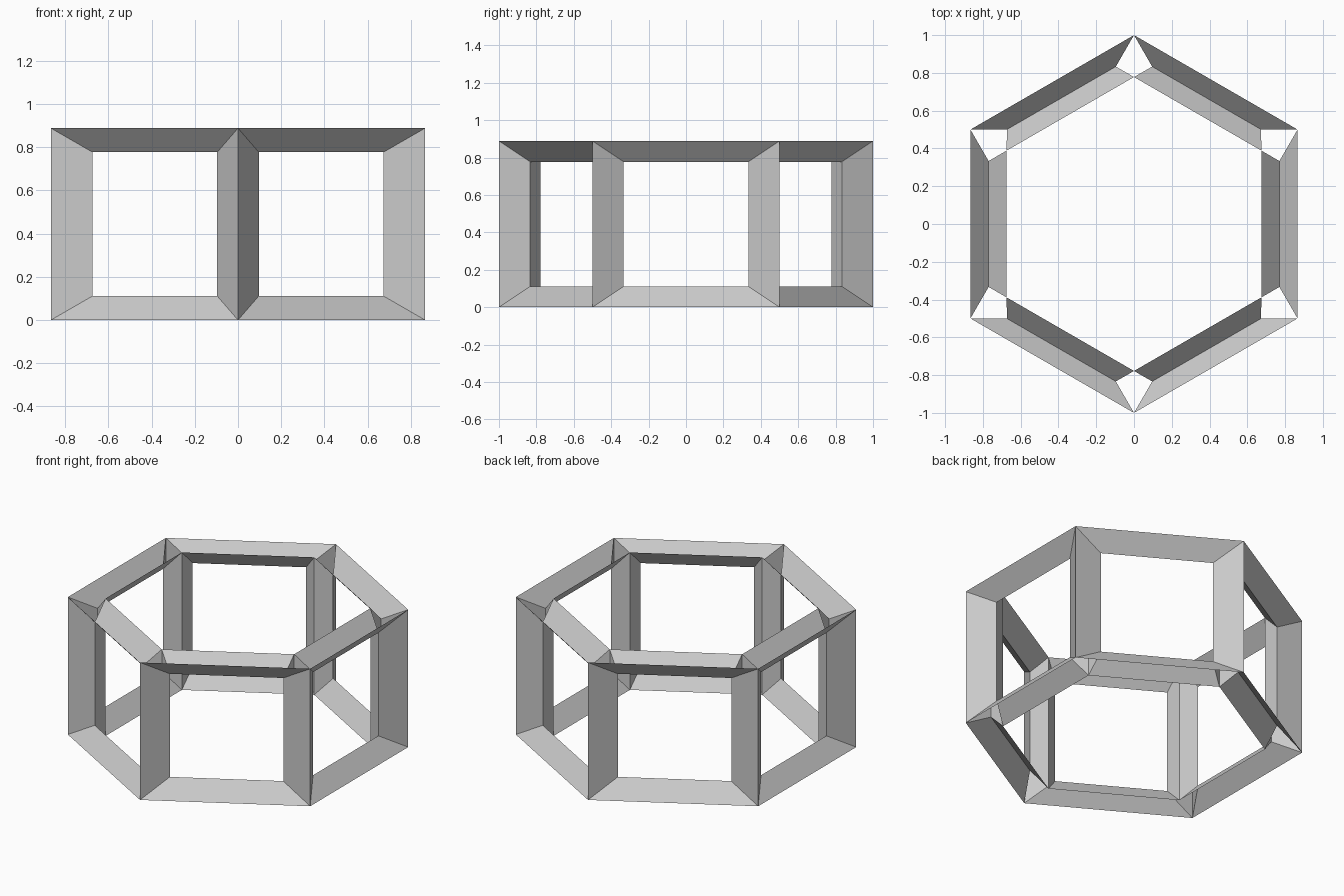
import bpy
import bmesh
import math

cube = bpy.data.objects.get("Cube")
if cube:
    bpy.data.objects.remove(cube, do_unlink=True)

HEIGHT = 0.888
APOTHEM = math.sqrt(3) / 2
INNER = 0.778          # scale of the inner hexagon

grey = bpy.data.materials.new("light grey")
grey.use_nodes = True
colour = (0.6, 0.6, 0.6, 1)
grey.diffuse_color = colour
grey.node_tree.nodes["Principled BSDF"].inputs["Base Color"].default_value = colour


def rectangle(bm, depth, half_width, margin):
    """Upright rectangle of vertices at a distance from the centre."""
    low, high = margin, HEIGHT - margin
    corners = [(-half_width, low), (half_width, low),
               (half_width, high), (-half_width, high)]
    return [bm.verts.new((depth, y, z)) for y, z in corners]


def frame_mesh():
    """Open frame: outer edge, narrow waist at the window, inner edge."""
    bm = bmesh.new()
    rings = [rectangle(bm, APOTHEM, 0.5, 0),
             rectangle(bm, APOTHEM * 8 / 9, 1 / 3, HEIGHT / 8),
             rectangle(bm, APOTHEM * INNER, INNER / 2, 0)]
    for a, b in zip(rings, rings[1:]):
        for i in range(4):
            j = (i + 1) % 4
            bm.faces.new((a[i], a[j], b[j], b[i]))
    mesh = bpy.data.meshes.new("side_frame")
    bm.to_mesh(mesh)
    bm.free()
    mesh.materials.append(grey)
    return mesh


# Six identical frames around the hexagonal prism
mesh = frame_mesh()
for k in range(6):
    frame = bpy.data.objects.new(f"side_frame_{k + 1}", mesh)
    frame.rotation_euler.z = k * math.pi / 3
    bpy.context.collection.objects.link(frame)
